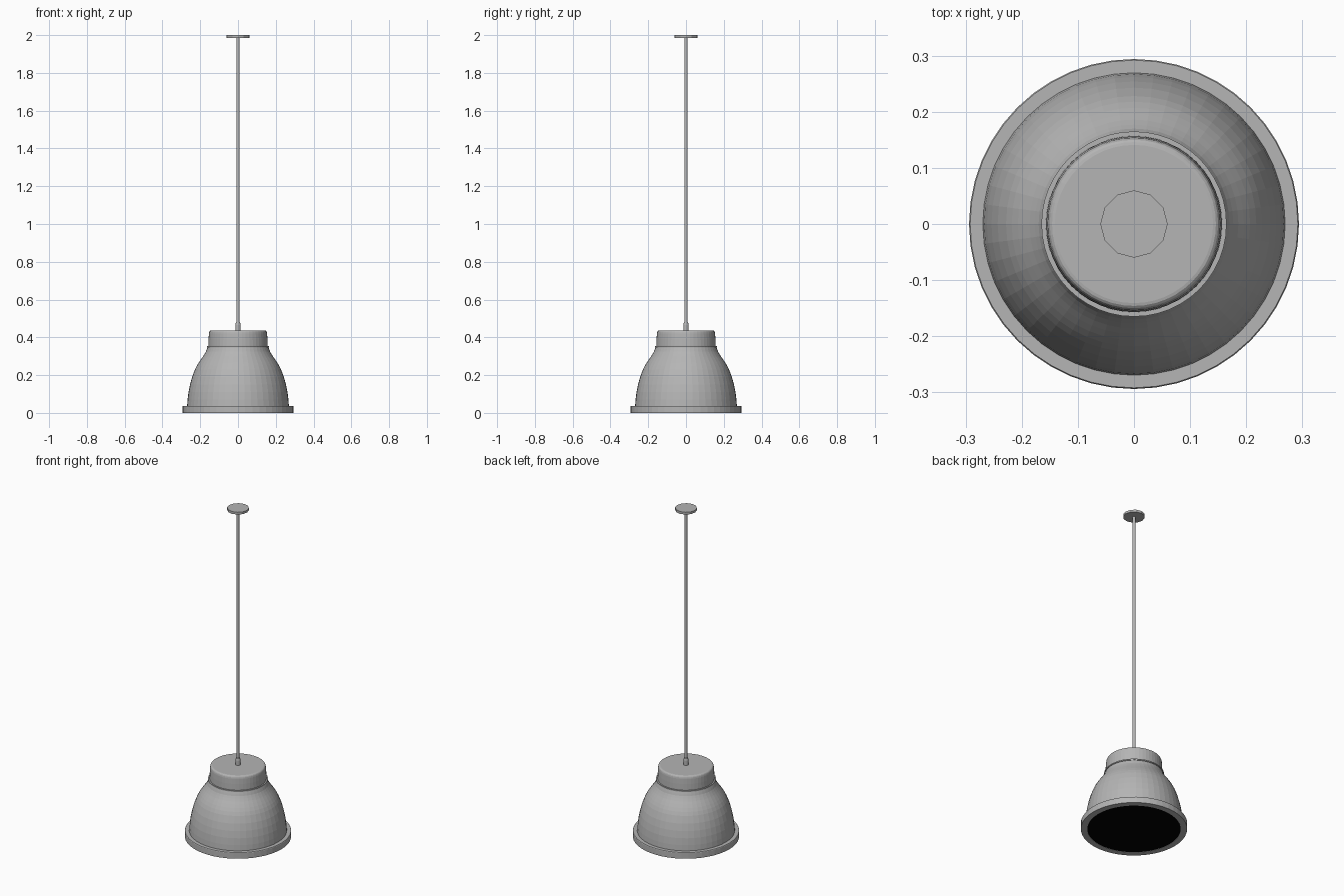
import bpy, bmesh, math

if "Cube" in bpy.data.objects:
    bpy.data.objects.remove(bpy.data.objects["Cube"])


def material(name, rgb):
    m = bpy.data.materials.new(name)
    m.diffuse_color = (*rgb, 1)
    m.use_nodes = True
    m.node_tree.nodes["Principled BSDF"].inputs["Base Color"].default_value = m.diffuse_color
    return m


grey = material("grey_metal", (0.46, 0.46, 0.46))
black = material("black_opening", (0, 0, 0))


def lathe(name, profile, sides, mat):
    """Revolve (radius, z) points around z; radius 0 makes a pole. Flat faces."""
    bm = bmesh.new()
    rings = []
    for r, z in profile:
        if r == 0:
            rings.append([bm.verts.new((0, 0, z))] * sides)
        else:
            rings.append([bm.verts.new((r * math.cos(2 * math.pi * i / sides),
                                        r * math.sin(2 * math.pi * i / sides), z))
                          for i in range(sides)])
    for a, b in zip(rings, rings[1:]):
        for i in range(sides):
            j = (i + 1) % sides
            bm.faces.new(list(dict.fromkeys((a[i], a[j], b[j], b[i]))))
    me = bpy.data.meshes.new(name)
    bm.to_mesh(me)
    bm.free()
    me.materials.append(mat)
    ob = bpy.data.objects.new(name, me)
    bpy.context.collection.objects.link(ob)
    return ob


SIDES = 48

# bell-shaped shade, from rim to neck, ending in a small lip
bell = [(0.270, 0.03), (0.267, 0.07), (0.262, 0.11), (0.254, 0.15), (0.243, 0.19),
        (0.228, 0.23), (0.218, 0.25), (0.207, 0.268), (0.196, 0.284), (0.186, 0.298),
        (0.177, 0.312), (0.170, 0.324), (0.166, 0.335), (0.162, 0.345)]
lathe("shade", bell + [(0.165, 0.346), (0.165, 0.353), (0.154, 0.353)], SIDES, grey)

# black disc closing the opening
lathe("opening_disc", [(0, 0.001), (0.258, 0.001)], SIDES, black)

# flat rim band around the opening
lathe("rim", [(0.257, 0.002), (0.258, 0), (0.293, 0), (0.294, 0.003), (0.294, 0.034),
              (0.292, 0.037), (0.268, 0.037)], SIDES, grey)

# cap on the neck with a rounded top edge
lathe("neck_cap", [(0.157, 0.349), (0.157, 0.36), (0.156, 0.39), (0.154, 0.42),
                   (0.1525, 0.428), (0.150, 0.433), (0.146, 0.436), (0.141, 0.437),
                   (0, 0.437)], SIDES, grey)

# cable gland, cable and ceiling plate
lathe("cable_gland", [(0.014, 0.435), (0.014, 0.466), (0.011, 0.48), (0, 0.48)], 16, grey)
lathe("cable", [(0.008, 0.47), (0.008, 1.988)], 12, grey)
lathe("ceiling_plate", [(0, 1.986), (0.06, 1.986), (0.06, 2.0), (0, 2.0)], 12, grey)
